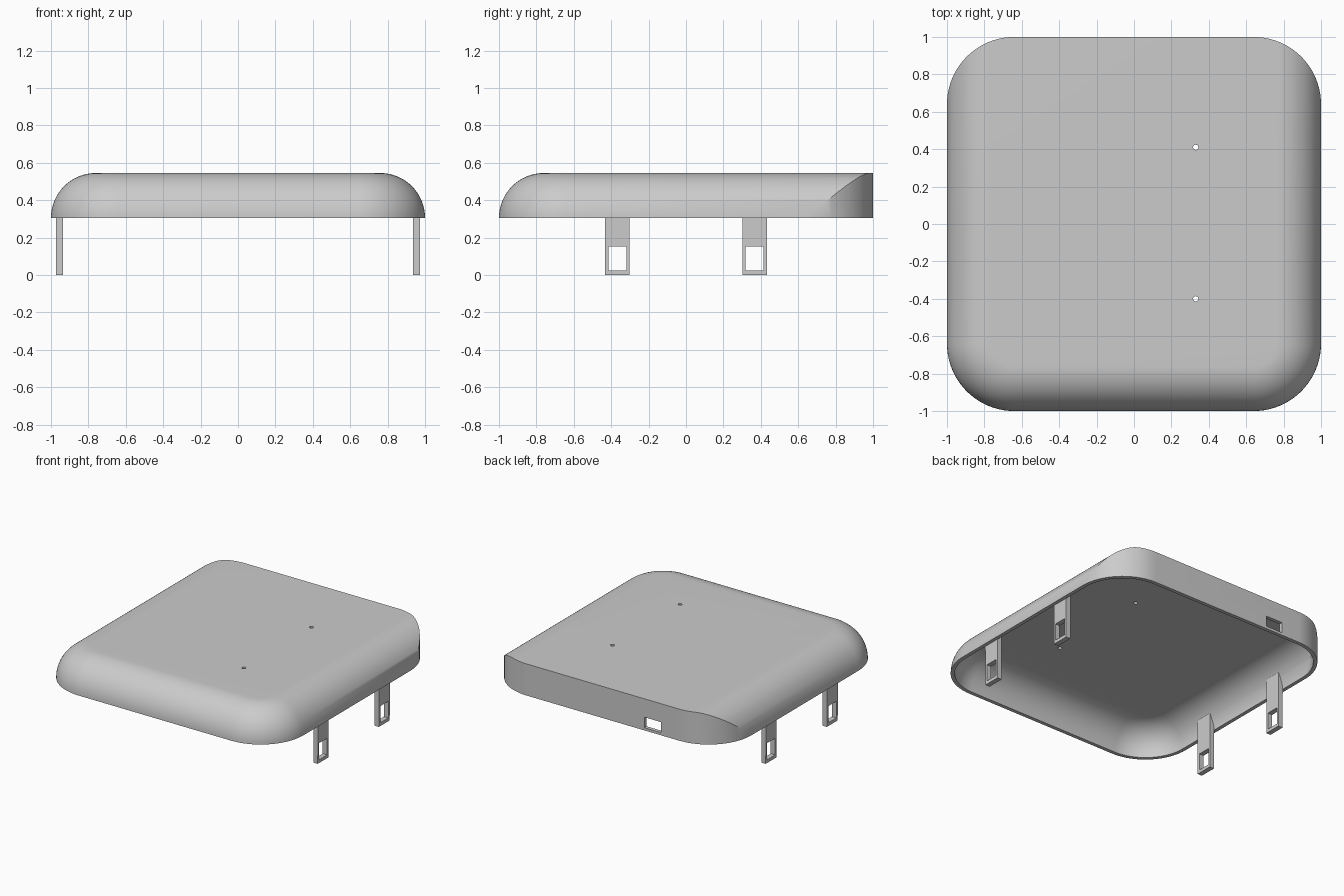
import bpy, bmesh, math

cube = bpy.data.objects.get("Cube")
if cube:
    bpy.data.objects.remove(cube, do_unlink=True)

BASE, HEIGHT, CORNER, FILLET, WALL = 0.305, 0.545, 0.36, 0.24, 0.028
CENTRE = 1 - CORNER

grey = bpy.data.materials.new("light_grey")
grey.use_nodes = True
colour = (0.6, 0.6, 0.6, 1)
grey.diffuse_color = colour
grey.node_tree.nodes["Principled BSDF"].inputs["Base Color"].default_value = colour


def loft(name, rings):
    """Closed solid through a stack of matching rings."""
    bm = bmesh.new()
    loops = [[bm.verts.new(p) for p in ring] for ring in rings]
    for a, b in zip(loops, loops[1:]):
        for i in range(len(a)):
            j = (i + 1) % len(a)
            bm.faces.new((a[i], a[j], b[j], b[i]))
    bm.faces.new(loops[0][::-1])
    bm.faces.new(loops[-1])
    bmesh.ops.recalc_face_normals(bm, faces=bm.faces[:])
    mesh = bpy.data.meshes.new(name)
    bm.to_mesh(mesh)
    bm.free()
    mesh.materials.append(grey)
    obj = bpy.data.objects.new(name, mesh)
    bpy.context.collection.objects.link(obj)
    return obj


def box(name, x0, x1, y0, y1, z0, z1):
    outline = [(x0, y0), (x1, y0), (x1, y1), (x0, y1)]
    return loft(name, [[(x, y, z) for x, y in outline] for z in (z0, z1)])


def combine(obj, tool, operation):
    """Apply a boolean and discard the tool."""
    mod = obj.modifiers.new(operation, 'BOOLEAN')
    mod.operation, mod.object, mod.solver = operation, tool, 'EXACT'
    bpy.context.view_layer.objects.active = obj
    bpy.ops.object.modifier_apply(modifier=mod.name)
    bpy.data.objects.remove(tool, do_unlink=True)


def arc(cx, cy, radius, start, steps=20):
    turn = [math.radians(start + 90 * i / steps) for i in range(steps + 1)]
    return [(cx + radius * math.cos(t), cy + radius * math.sin(t)) for t in turn]


def dome(name, inset, floor):
    """Filleted front and sides, trimmed by a straight back with round corners."""
    radius, rings = FILLET - inset, []
    levels = [(0, floor)] if floor < BASE else []
    for i in range(21):
        t = math.pi / 2 * i / 20
        levels.append((radius * (1 - math.cos(t)), BASE + radius * math.sin(t)))
    for d, z in levels:
        side = 1 - inset - d
        r = CORNER - inset - d
        outline = arc(-CENTRE, -CENTRE, r, 180) + arc(CENTRE, -CENTRE, r, 270)
        outline += [(side, 1.3), (-side, 1.3)]
        rings.append([(x, y, z) for x, y in outline])
    body = loft(name, rings)
    r = CORNER - inset
    outline = arc(CENTRE, CENTRE, r, 0) + arc(-CENTRE, CENTRE, r, 90)
    outline += [(-1.2, CENTRE - 0.02), (-1.2, -1.2), (1.2, -1.2), (1.2, CENTRE - 0.02)]
    trim = loft("back_trim", [[(x, y, z) for x, y in outline] for z in (0.1, 0.8)])
    combine(body, trim, 'INTERSECT')
    return body


# Hollow cover
cover = dome("cover_shell", 0, BASE)
combine(cover, dome("cavity", WALL, 0.2), 'DIFFERENCE')

# Cable slot in the back wall and two pin holes in the top
combine(cover, box("slot", -0.49, -0.35, 0.9, 1.1, 0.325, 0.405), 'DIFFERENCE')
for y in (-0.40, 0.41):
    circle = [(0.33 + 0.014 * math.cos(k * math.pi / 8),
               y + 0.014 * math.sin(k * math.pi / 8)) for k in range(16)]
    pin = loft("pin", [[(px, py, z) for px, py in circle] for z in (0.45, 0.6)])
    combine(cover, pin, 'DIFFERENCE')

bpy.ops.object.select_all(action='DESELECT')
cover.select_set(True)
bpy.context.view_layer.objects.active = cover
bpy.ops.object.shade_smooth_by_angle(angle=math.radians(30))

# Clip legs with catch windows, tops tapered into the curved wall
for side, label in ((1, "left"), (-1, "right")):
    for y, place in ((-0.367, "front"), (0.367, "back")):
        profile = [(0.935, 0), (0.972, 0), (0.974, 0.33), (0.935, 0.435)]
        rings = [[(side * x, y + dy, z) for x, z in profile] for dy in (-0.065, 0.065)]
        leg = loft(f"{place}_{label}_clip_leg", rings)
        window = box("window", side * 0.953 - 0.1, side * 0.953 + 0.1,
                     y - 0.048, y + 0.048, 0.025, 0.152)
        combine(leg, window, 'DIFFERENCE')
